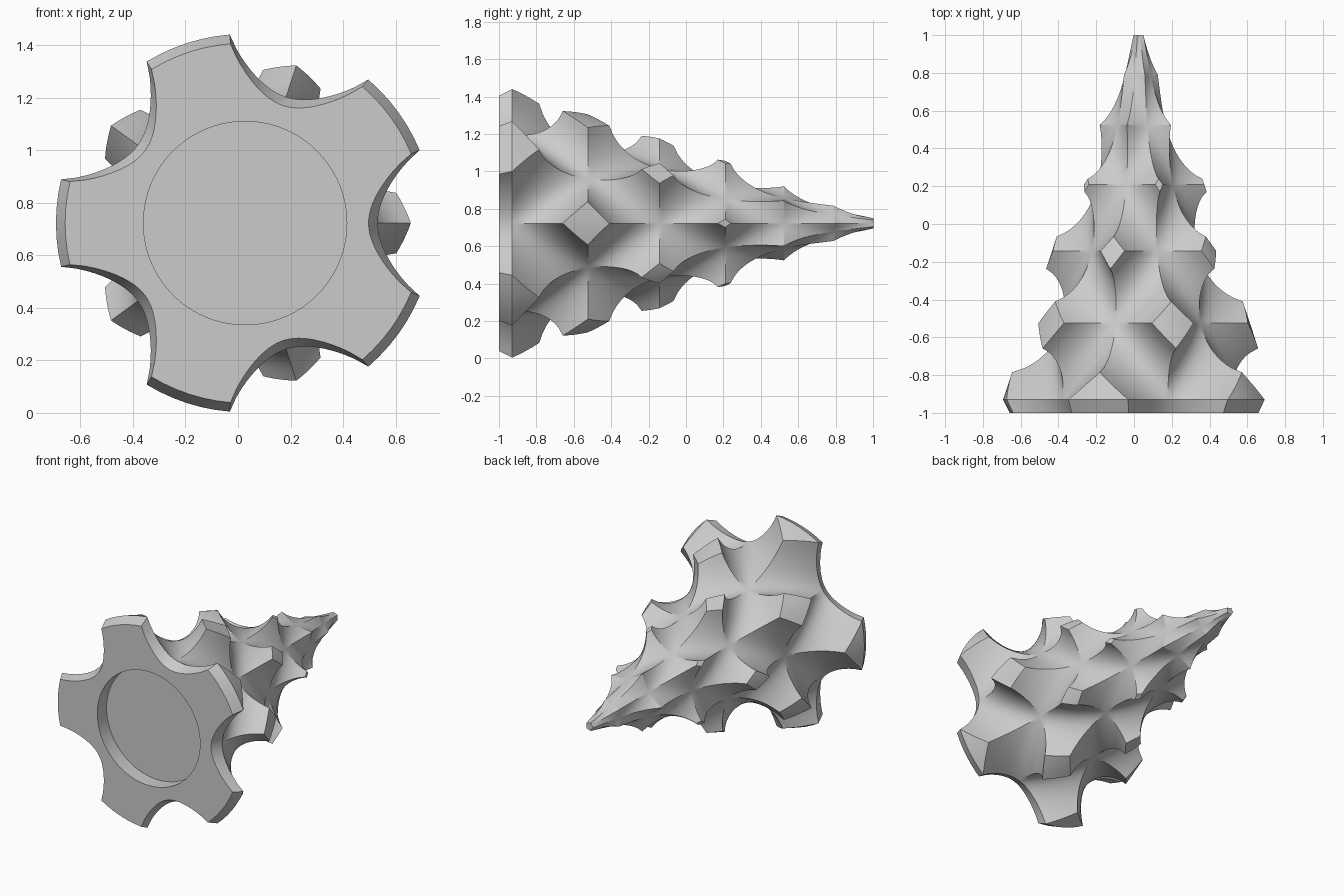
import bpy, bmesh
from math import sin, cos, sqrt, pi, hypot

cube = bpy.data.objects.get("Cube")
if cube:
    bpy.data.objects.remove(cube, do_unlink=True)

CX, CZ = 0.027, 0.7225      # axis of the tree, which lies along y
TIERS, SECTORS = 6, 10
TIP_ROWS, GROOVE_ROWS, COLS = 3, 13, 16
RIM_Y, BASE_Y, HOLE_R, HOLE_DEPTH = -0.93, -1.0, 0.387, 0.1
Q = 0.75                    # groove depth to half width
RHO = (1 + Q * Q) / (2 * Q)


def height(s):
    """Position along the axis of a (fractional) tier."""
    return RIM_Y + 0.4133 * s - 0.0069 * s ** 2 - 0.00139 * s ** 3


def cone(y):
    return 0.72 - 0.329 * (y - RIM_Y)


def groove_width(y):
    return (0.453 - 0.125 * (y - RIM_Y)) / cone(y)


def radius(y, v):
    """Cone radius less a round groove; v runs from branch tip 0 to groove floor 1."""
    t = min(1, (1 - v) / groove_width(y))
    cut = max(0, (sqrt(RHO * RHO - t * t) - (RHO - Q)) / Q)
    floor = 0.505 - 0.25 * (y - RIM_Y)
    return cone(y) - (cone(y) - floor) * cut


def place(p, y, r):
    a = p * pi / 5
    return (CX + r * cos(a), y, CZ + r * sin(a))


def patch_point(row, col, p0, s0, dp, ds):
    """Point of a patch fanning out from a branch tip to the next groove floor."""
    c, v = col / COLS, 0.5
    for _ in range(8):
        y = height(s0 + ds * v * (1 - c))
        edge = max(1 - groove_width(y), 0.03)
        if row <= TIP_ROWS:
            v = edge * row / TIP_ROWS
        else:
            v = edge + (1 - edge) * (row - TIP_ROWS) / GROOVE_ROWS
    y = height(s0 + ds * v * (1 - c))
    return place(p0 + dp * v * c, y, radius(y, v))


bm = bmesh.new()

# Grooved branches: four patches around every tip, clipped at both ends
ROWS = TIP_ROWS + GROOVE_ROWS
for s0 in range(TIERS + 1):
    for p0 in range(SECTORS):
        if (p0 + s0) % 2 == 0:
            continue
        for dp in (-1, 1):
            for ds in (-1, 1):
                if not 0 <= s0 + ds <= TIERS:
                    continue
                g = [[bm.verts.new(patch_point(i, j, p0, s0, dp, ds))
                      for j in range(COLS + 1)] for i in range(ROWS + 1)]
                for i in range(ROWS):
                    for j in range(COLS):
                        bm.faces.new((g[i][j], g[i][j + 1],
                                      g[i + 1][j + 1], g[i + 1][j]))
bmesh.ops.remove_doubles(bm, verts=bm.verts[:], dist=0.00002)


def open_edges(front):
    return [e for e in bm.edges if e.is_boundary and (e.verts[0].co.y < 0) == front]


def extrude_ring(y, new_radius):
    """Extend the open front ring to a new depth and radius."""
    res = bmesh.ops.extrude_edge_only(bm, edges=open_edges(True))
    for v in res["geom"]:
        if isinstance(v, bmesh.types.BMVert):
            dx, dz = v.co.x - CX, v.co.z - CZ
            r = hypot(dx, dz)
            k = new_radius(r) / r
            v.co = (CX + dx * k, y, CZ + dz * k)


# Pointed end cap, bevelled base rim, base face and round socket
bmesh.ops.edgeloop_fill(bm, edges=open_edges(False))
extrude_ring(BASE_Y, lambda r: r - 0.035)
extrude_ring(BASE_Y, lambda r: HOLE_R)
extrude_ring(BASE_Y + HOLE_DEPTH, lambda r: HOLE_R)
bmesh.ops.edgeloop_fill(bm, edges=open_edges(True))
bmesh.ops.recalc_face_normals(bm, faces=bm.faces[:])

mesh = bpy.data.meshes.new("tree_body")
bm.to_mesh(mesh)
bm.free()
tree = bpy.data.objects.new("tree_body", mesh)
bpy.context.collection.objects.link(tree)

# Plain grey material
grey = bpy.data.materials.new("light_grey")
grey.use_nodes = True
colour = (0.6, 0.6, 0.6, 1)
grey.diffuse_color = colour
for node in grey.node_tree.nodes:
    if node.type == 'BSDF_PRINCIPLED':
        node.inputs["Base Color"].default_value = colour
mesh.materials.append(grey)

# Smooth grooves, sharp ridges
bpy.ops.object.select_all(action='DESELECT')
tree.select_set(True)
bpy.context.view_layer.objects.active = tree
bpy.ops.object.shade_smooth_by_angle(angle=pi / 7)
